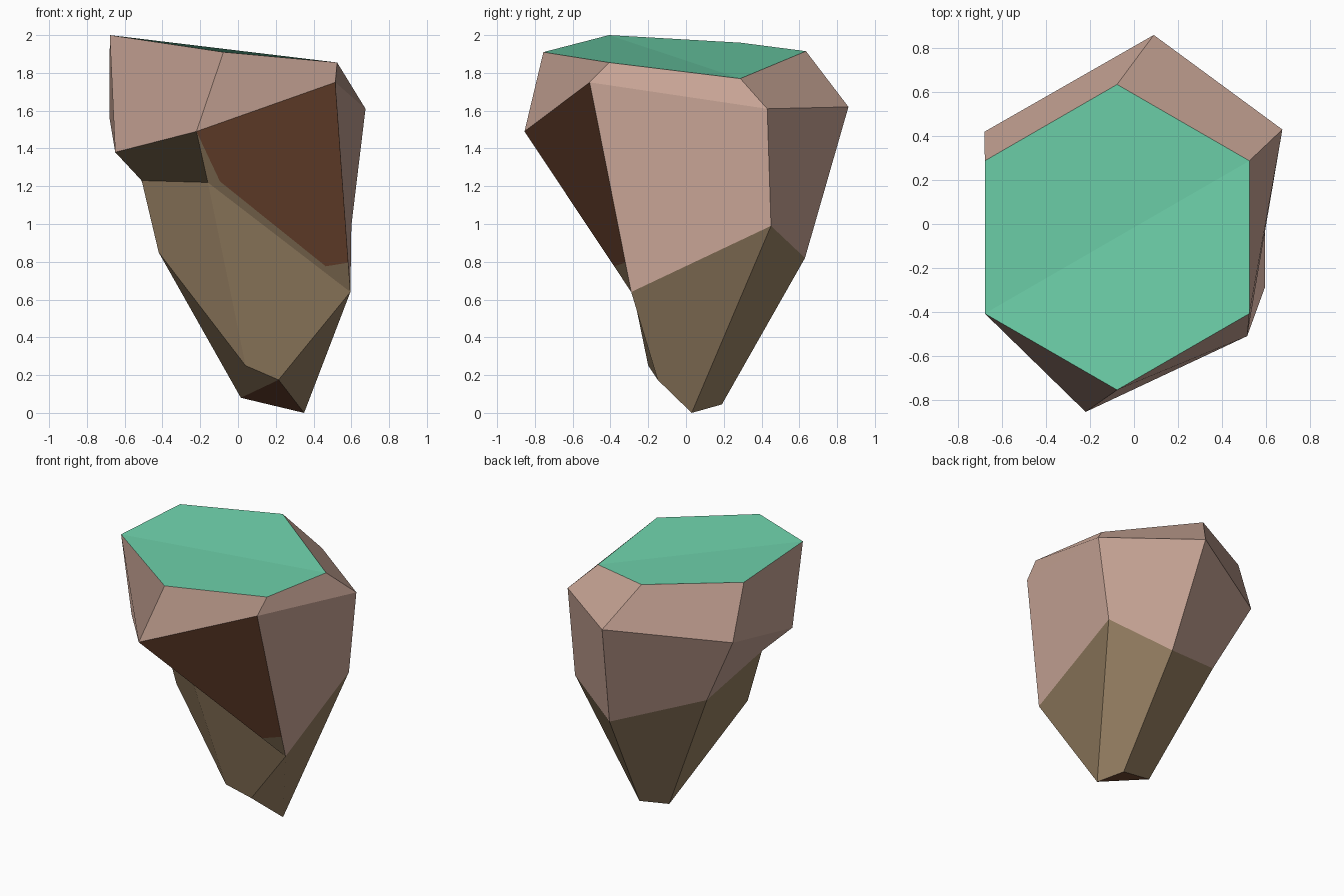
import bpy, bmesh, math
from mathutils import Vector

if "Cube" in bpy.data.objects:
    bpy.data.objects.remove(bpy.data.objects["Cube"])


def material(name, rgb):
    m = bpy.data.materials.new(name)
    m.diffuse_color = (*rgb, 1)
    m.use_nodes = True
    m.node_tree.nodes["Principled BSDF"].inputs["Base Color"].default_value = m.diffuse_color
    return m


GRASS = material("grass green", (0.16, 0.66, 0.42))
STONE = material("pinkish stone", (0.57, 0.37, 0.30))
EARTH = material("olive earth", (0.305, 0.213, 0.122))
CLAY = material("red brown clay", (0.21, 0.082, 0.04))

# Six-sided rings of the rock, counter-clockwise from the front corner
rim_z = [1.91, 1.855, 1.77, 1.915, 1.96, 2.0]
rim = [(-0.077 + 0.695 * math.cos(math.radians(60 * i - 90)),
        -0.06 + 0.695 * math.sin(math.radians(60 * i - 90)), z)
       for i, z in enumerate(rim_z)]
shoulder = [(-0.22, -0.855, 1.49), (0.515, -0.51, 1.75), (0.675, 0.43, 1.61),
            (0.09, 0.86, 1.62), (-0.68, 0.42, 1.56), (-0.65, -0.325, 1.38)]
waist = [(-0.16, -0.40, 1.22), (0.595, -0.29, 0.64), (0.6, 0.45, 0.99),
         (0.19, 0.63, 0.82), (-0.41, 0.34, 1.03), (-0.51, -0.165, 1.23)]
foot = [(0.04, -0.20, 0.25), (0.215, -0.15, 0.175), (0.35, 0.03, 0.0),
        (0.25, 0.19, 0.045), (0.015, 0.176, 0.08), (-0.42, -0.126, 0.85)]


def band(upper, lower, sides=range(6)):
    """Four-sided faces between two rings."""
    return [(upper[i], lower[i], lower[(i + 1) % 6], upper[(i + 1) % 6])
            for i in sides]


def part(name, polys, mat, normal=None):
    bm = bmesh.new()
    for p in polys:
        bm.faces.new([bm.verts.new(c) for c in p])
    bmesh.ops.remove_doubles(bm, verts=bm.verts, dist=1e-5)
    me = bpy.data.meshes.new(name)
    bm.to_mesh(me)
    bm.free()
    me.materials.append(mat)
    if normal:  # shade a bent facet as one flat face
        me.normals_split_custom_set([normal] * len(me.loops))
    ob = bpy.data.objects.new(name, me)
    bpy.context.collection.objects.link(ob)
    return ob


# Grass cap, slightly folded along one diagonal
part("grass_top", [(rim[5], rim[0], rim[1], rim[2]),
                   (rim[2], rim[3], rim[4], rim[5])], GRASS)
# Upper rock: rim band and the shoulder band behind
part("upper_rock", band(rim, shoulder) + band(shoulder, waist, range(1, 5)), STONE)
# Lower rock with its left undercut
part("lower_rock", band(waist, foot) + band(shoulder, waist, [5])
     + [(foot[4], foot[1], foot[0], foot[5])], EARTH)
# Clay underside
part("clay_base", [(foot[4], foot[3], foot[2], foot[1])], CLAY)

# Bent front facet: bare clay with an earthy lower border
P, Q, R, S = map(Vector, (shoulder[0], shoulder[1], waist[1], waist[0]))
facing = (R - P).cross(Q - S).normalized()
U, V = Q.lerp(R, 0.86), P.lerp(R, 0.84)
M = S.lerp(P.lerp(R, 0.3), 0.35)
part("clay_face", [(P, V, U, Q), (P, M, V)], CLAY, facing)
part("clay_face_border", [(V, R, U), (P, S, M), (M, S, R), (M, R, V)], EARTH, facing)
